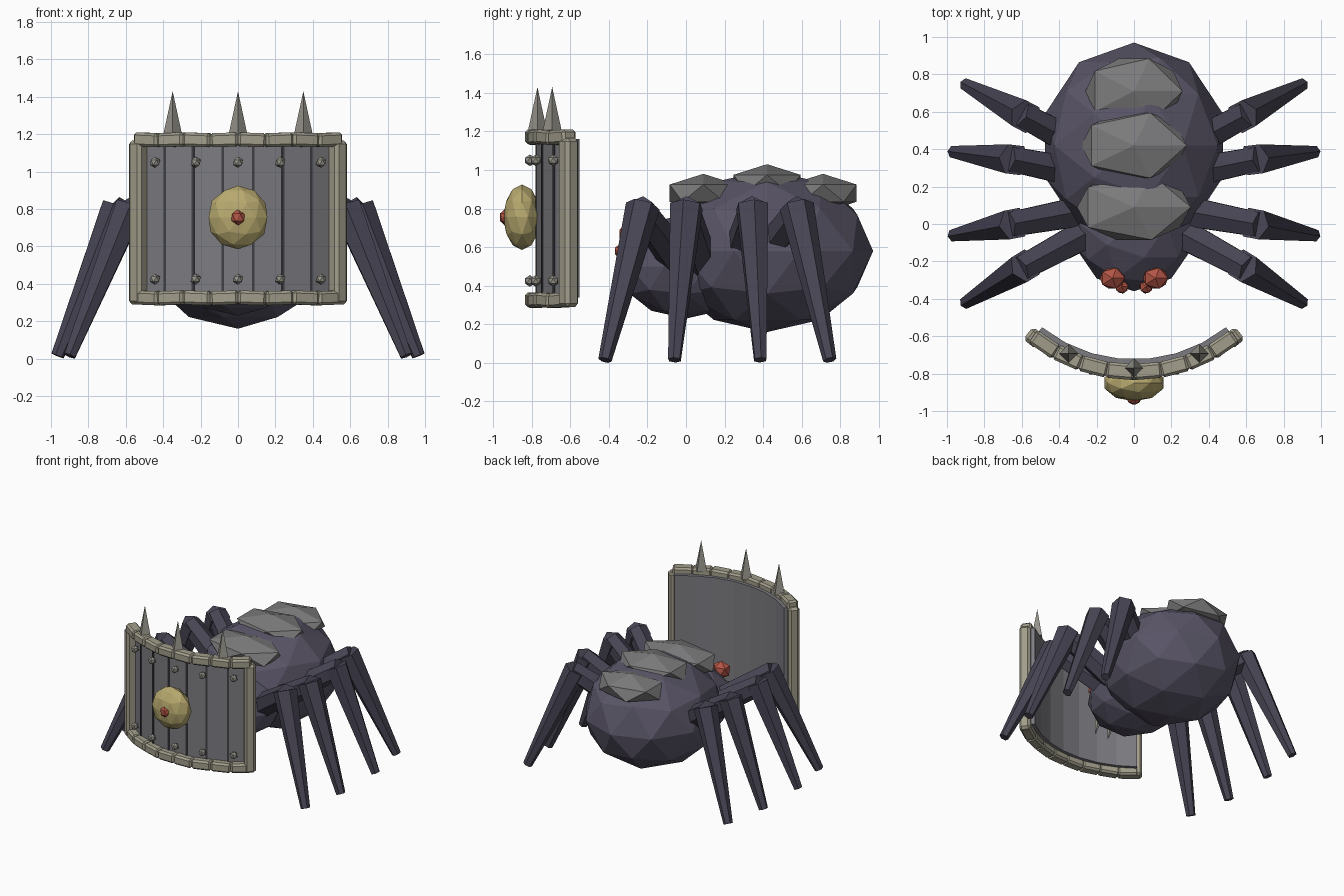
import bpy, math
from mathutils import Vector, Matrix

if "Cube" in bpy.data.objects:
    bpy.data.objects.remove(bpy.data.objects["Cube"])


def mat(name, r, g, b):
    m = bpy.data.materials.new(name)
    m.diffuse_color = (r, g, b, 1)
    m.use_nodes = True
    m.node_tree.nodes["Principled BSDF"].inputs["Base Color"].default_value = m.diffuse_color
    return m


HIDE = mat("hide", .10, .09, .135)
LEG = mat("leg_hide", .065, .06, .09)
PLATE = mat("plate_grey", .2, .2, .205)
PANEL = mat("panel_grey", .2, .2, .22)
SEAM = mat("seam_dark", .05, .05, .06)
FRAME = mat("frame_bone", .36, .34, .26)
STEEL = mat("spike_steel", .3, .29, .25)
GOLD = mat("boss_gold", .48, .4, .16)
RED = mat("eye_red", .45, .09, .06)


def finish(name, m):
    o = bpy.context.object
    o.name = name
    o.data.materials.append(m)
    return o


def ball(name, loc, size, m, sub=1):
    bpy.ops.mesh.primitive_ico_sphere_add(subdivisions=sub, radius=1, location=loc)
    bpy.context.object.scale = size
    return finish(name, m)


def taper(name, a, b, r1, r2, m, sides=6):
    a, b = Vector(a), Vector(b)
    d = b - a
    bpy.ops.mesh.primitive_cone_add(vertices=sides, radius1=r1, radius2=r2, depth=d.length,
                                    location=(a + b) / 2,
                                    rotation=d.to_track_quat('Z', 'Y').to_euler())
    return finish(name, m)


# Shield curve: an arc around a vertical axis at y = CY
CY = .066


def arc(deg, r, z):
    t = math.radians(deg)
    return Vector((r * math.sin(t), CY - r * math.cos(t), z))


def arc_box(name, deg, r, z, size, m, bevel=0):
    bpy.ops.mesh.primitive_cube_add(size=1, location=arc(deg, r, z),
                                    rotation=(0, 0, math.radians(deg)))
    o = finish(name, m)
    o.data.transform(Matrix.Diagonal((*size, 1)))
    if bevel:
        b = o.modifiers.new("bevel", 'BEVEL')
        b.width, b.segments = bevel, 1
    return o


# Body
ball("abdomen", (0, .42, .58), (.50, .55, .42), HIDE, 2)
ball("head", (0, 0, .5), (.34, .36, .27), HIDE, 2)

# Back armour plates
for i, (y, z, rx) in enumerate([(.09, .88, .34), (.42, .93, .315), (.71, .88, .29)]):
    ball(f"back_plate_{i + 1}", (0, y, z), (rx, .205, .1), PLATE)

# Eyes, fangs and legs, mirrored
LEGS = [  # root, knee, foot
    ((.20, -.02, .50), (.59, -.23, .785), (.90, -.42, .015)),
    ((.22, .08, .50), (.65, .00, .785), (.965, -.06, .015)),
    ((.22, .26, .50), (.65, .345, .785), (.965, .385, .015)),
    ((.20, .37, .50), (.59, .58, .785), (.90, .745, .015)),
]
for side, s in (("left", -1), ("right", 1)):
    ball(f"large_eye_{side}", (s * .115, -.29, .66), (.075, .065, .07), RED)
    ball(f"small_eye_{side}", (s * .065, -.335, .58), (.04, .04, .04), RED)
    taper(f"fang_{side}", (s * .06, -.33, .46), (s * .06, -.37, .34), .03, .004, STEEL, 5)
    for i, pts in enumerate(LEGS):
        root, knee, foot = (Vector((s * p[0], p[1], p[2])) for p in pts)
        over = knee + (knee - root).normalized() * .03
        taper(f"upper_leg_{side}_{i + 1}", root, over, .095, .075, LEG)
        top = knee + (knee - foot).normalized() * .03
        taper(f"lower_leg_{side}_{i + 1}", top, foot, .09, .035, LEG)

# Shield panel: curved sheet with thickness
STEP = 11
verts, faces = [], []
for i in range(8):
    a = (i - 3.5) * STEP
    verts += [arc(a, r, z) for r, z in ((.79, .34), (.845, .34), (.845, 1.16), (.79, 1.16))]
for i in range(7):
    for k in range(4):
        n = (k + 1) % 4
        faces.append((i * 4 + k, i * 4 + 4 + k, i * 4 + 4 + n, i * 4 + n))
faces += [(0, 1, 2, 3), (31, 30, 29, 28)]
me = bpy.data.meshes.new("shield_panel")
me.from_pydata(verts, [], faces)
me.materials.append(PANEL)
bpy.context.collection.objects.link(bpy.data.objects.new("shield_panel", me))

# Plank seams
for i in range(6):
    arc_box(f"plank_seam_{i + 1}", (i - 2.5) * STEP, .843, .75, (.014, .014, .78), SEAM)

# Shield rim: blocks along top and bottom, posts at the ends
for label, z in (("top", 1.17), ("bottom", .325)):
    for i in range(8):
        o = arc_box(f"{label}_rim_block_{i + 1}", (i - 3.5) * 9.7, .855, z,
                    (.152, .085, .075), FRAME, .014)
        o.rotation_euler.y = math.radians(2 * (-1) ** i)
for side, s in (("left", -1), ("right", 1)):
    arc_box(f"rim_post_{side}", s * 38.3, .86, .728, (.085, .085, .875), FRAME, .018)

# Spikes along the top
for i, a in enumerate((-24.7, 0, 24.7)):
    taper(f"rim_spike_{i + 1}", arc(a, .836, 1.19), arc(a, .836, 1.43), .052, 0, STEEL, 4)

# Rivets
for z in (.425, 1.05):
    for a in (-30.5, -15, 0, 15, 30.5):
        ball("shield_rivet", arc(a, .875, z), (.03, .03, .03), STEEL)

# Central boss
ball("shield_boss", (0, -.85, .755), (.165, .098, .17), GOLD, 2)
ball("boss_gem", (0, -.935, .755), (.042, .034, .045), RED)
